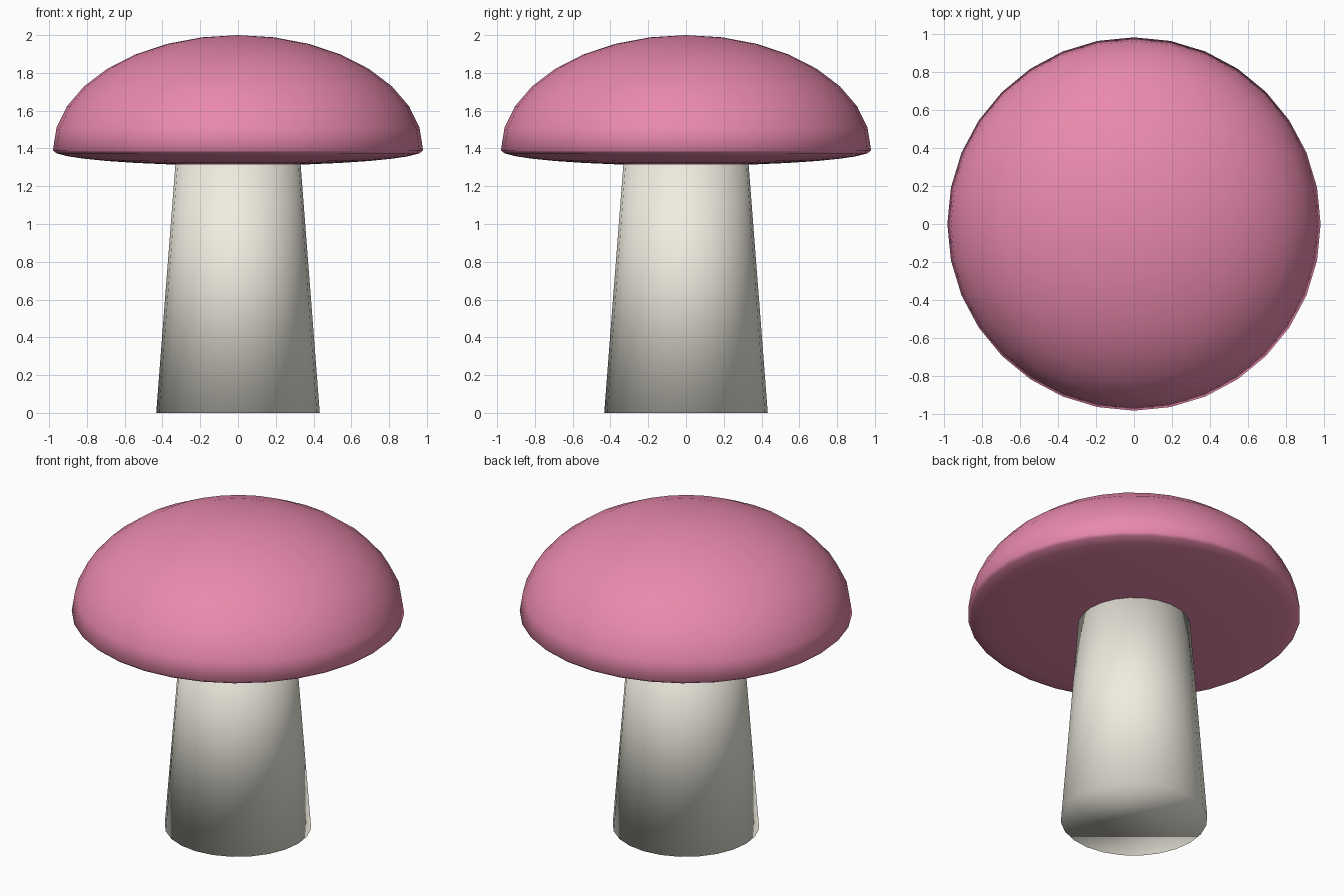
import bpy

if "Cube" in bpy.data.objects:
    bpy.data.objects.remove(bpy.data.objects["Cube"])


def finish(obj, name, color):
    """Name the part, shade it smooth and colour it."""
    obj.name = name
    mat = bpy.data.materials.new(name + "_color")
    mat.diffuse_color = (*color, 1.0)
    mat.use_nodes = True
    mat.node_tree.nodes["Principled BSDF"].inputs["Base Color"].default_value = mat.diffuse_color
    obj.data.materials.append(mat)
    for face in obj.data.polygons:
        face.use_smooth = True


# Stem: tapered cylinder reaching into the cap
STEM_TOP = 1.4
bpy.ops.mesh.primitive_cone_add(vertices=24, radius1=0.433, radius2=0.325,
                                depth=STEM_TOP, location=(0, 0, STEM_TOP / 2))
finish(bpy.context.object, "stem", (0.87, 0.84, 0.75))

# Cap: sphere with a domed upper half and a nearly flat underside
bpy.ops.mesh.primitive_uv_sphere_add(segments=32, ring_count=16, radius=1.0,
                                     location=(0, 0, 1.39))
cap = bpy.context.object
for v in cap.data.vertices:
    v.co.x *= 0.98
    v.co.y *= 0.98
    v.co.z *= 0.61 if v.co.z > 0 else 0.08
finish(cap, "cap", (0.82, 0.25, 0.42))
